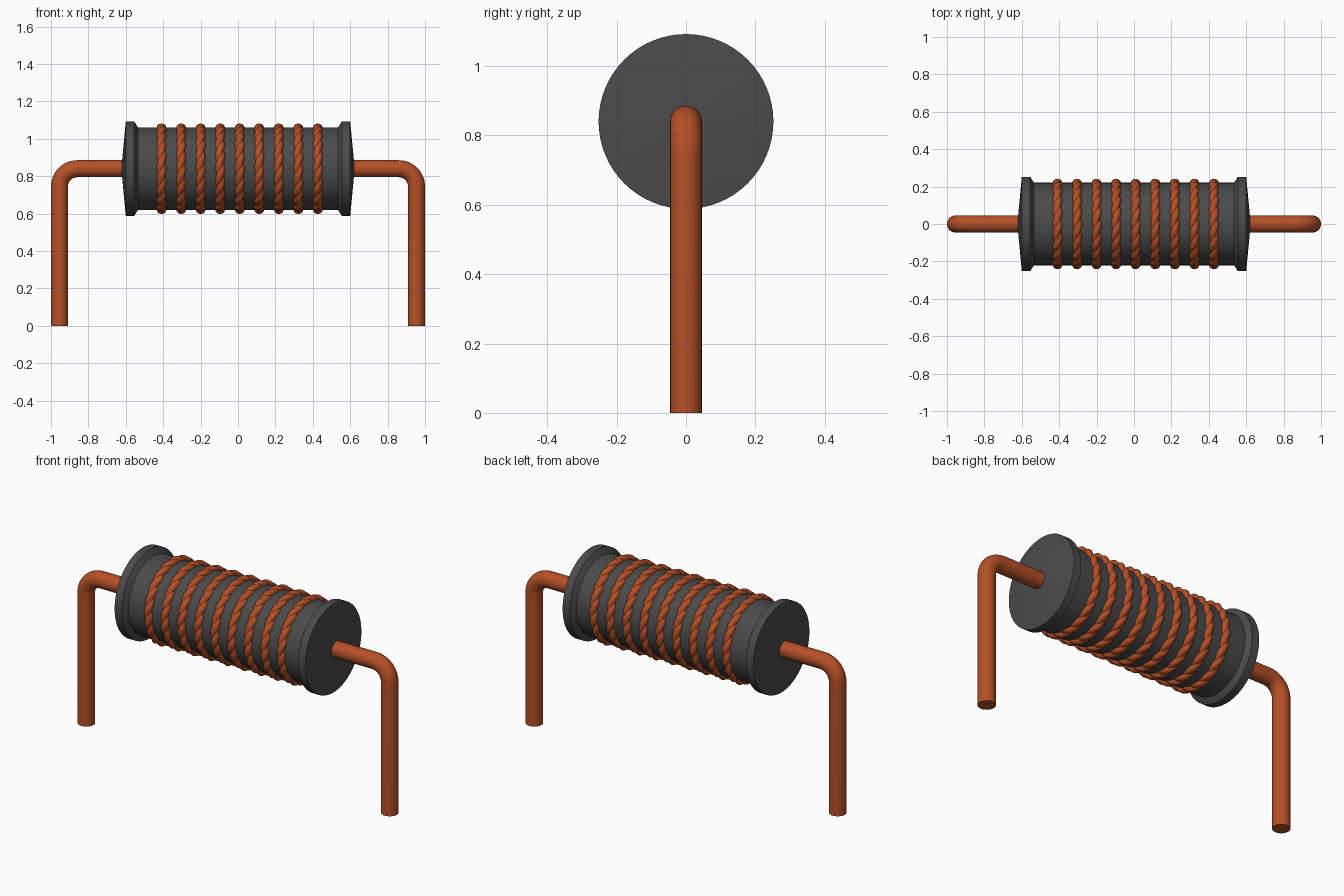
import bpy, bmesh, math
from mathutils import Vector

if "Cube" in bpy.data.objects:
    bpy.data.objects.remove(bpy.data.objects["Cube"], do_unlink=True)

AXIS_Z = 0.84        # height of the bobbin axis
WIRE_R = 0.0455      # lead radius


def material(name, rgb):
    m = bpy.data.materials.new(name)
    m.use_nodes = True
    m.diffuse_color = (*rgb, 1)
    m.node_tree.nodes["Principled BSDF"].inputs["Base Color"].default_value = (*rgb, 1)
    return m


copper = material("copper", (0.46, 0.08, 0.02))
ferrite = material("dark grey ferrite", (0.07, 0.07, 0.07))


def finish(bm, name, mat, angle):
    bmesh.ops.recalc_face_normals(bm, faces=bm.faces)
    me = bpy.data.meshes.new(name)
    bm.to_mesh(me)
    bm.free()
    me.materials.append(mat)
    ob = bpy.data.objects.new(name, me)
    bpy.context.collection.objects.link(ob)
    bpy.ops.object.select_all(action="DESELECT")
    ob.select_set(True)
    bpy.context.view_layer.objects.active = ob
    bpy.ops.object.shade_smooth_by_angle(angle=math.radians(angle))
    return ob


def skin(bm, rings, closed):
    """Bridge equal rings of points; close the loop or cap the ends."""
    loops = [[bm.verts.new(p) for p in ring] for ring in rings]
    n = len(loops[0])
    pairs = list(zip(loops, loops[1:]))
    if closed:
        pairs.append((loops[-1], loops[0]))
    for a, b in pairs:
        for i in range(n):
            j = (i + 1) % n
            bm.faces.new((a[i], a[j], b[j], b[i]))
    if not closed:
        bm.faces.new(loops[0])
        bm.faces.new(loops[-1])


def circle(center, u, v, r, n):
    return [center + r * (math.cos(2 * math.pi * i / n) * u + math.sin(2 * math.pi * i / n) * v)
            for i in range(n)]


Y, Z = Vector((0, 1, 0)), Vector((0, 0, 1))

# Bobbin: core with a bevelled flange and shallow conical cap at each end
half = [(0.535, 0.221), (0.555, 0.252), (0.60, 0.252), (0.62, 0.04)]
profile = [(-x, r) for x, r in reversed(half)] + half
bm = bmesh.new()
skin(bm, [circle(Vector((x, 0, AXIS_Z)), Y, Z, r, 64) for x, r in profile], False)
finish(bm, "bobbin", ferrite, 25)

# Leads: straight out of the bobbin, rounded bend, then straight down
BEND = 0.095
LEG_X = 1 - WIRE_R
for side, name in ((1, "left_lead"), (-1, "right_lead")):
    path = [(0.58, AXIS_Z, 0)]
    for k in range(13):
        a = math.pi / 2 * k / 12
        path.append((LEG_X - BEND + BEND * math.sin(a),
                     AXIS_Z - BEND + BEND * math.cos(a), a))
    path.append((LEG_X, 0, math.pi / 2))
    bm = bmesh.new()
    skin(bm, [circle(Vector((side * x, 0, z)), Y,
                     Vector((side * math.sin(a), 0, math.cos(a))), WIRE_R, 32)
              for x, z, a in path], False)
    finish(bm, name, copper, 40)

# Windings: nine turns, each a pair of strands twisted around one another
STEPS, TWISTS = 160, 10
for t in range(9):
    cx = 0.009 + (t - 4) * 0.1045
    bm = bmesh.new()
    for strand in (0, math.pi):
        rings = []
        for k in range(STEPS):
            a = 2 * math.pi * k / STEPS
            radial = Vector((0, math.cos(a), math.sin(a)))
            side = Vector((1, 0, 0))
            tw = TWISTS * a + strand
            c = (Vector((cx, 0, AXIS_Z)) + radial * (0.217 + 0.006 * math.sin(tw))
                 + side * 0.006 * math.cos(tw))
            rings.append(circle(c, radial, side, 0.0205, 12))
        skin(bm, rings, True)
    finish(bm, f"winding_{t + 1}", copper, 60)
